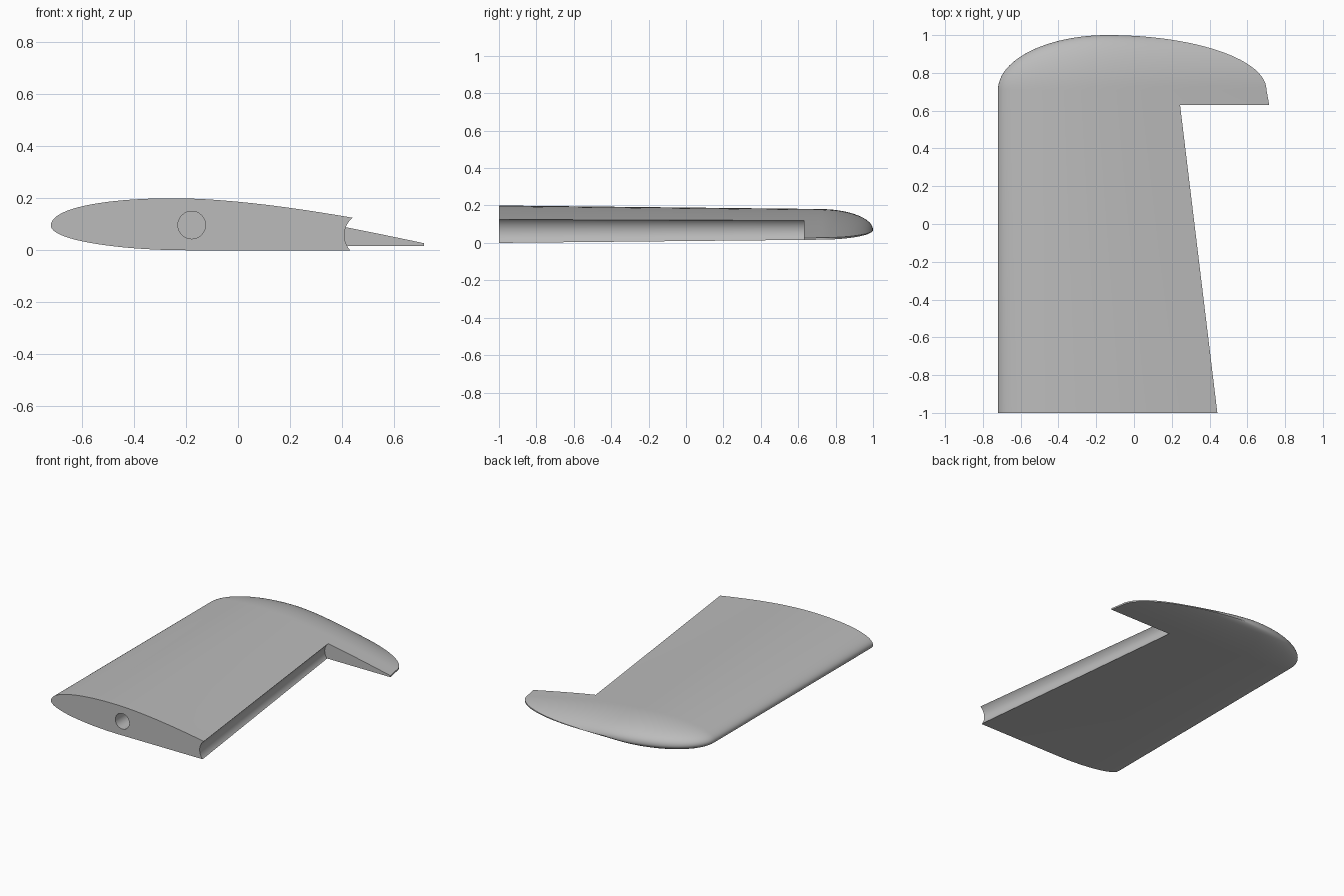
import bpy, bmesh, math
from mathutils import Vector
from mathutils.geometry import interpolate_bezier

cube = bpy.data.objects.get("Cube")
if cube:
    bpy.data.objects.remove(cube, do_unlink=True)

grey = bpy.data.materials.new("plain grey")
grey.use_nodes = True
colour = (0.5, 0.5, 0.5, 1)
grey.diffuse_color = colour
grey.node_tree.nodes["Principled BSDF"].inputs["Base Color"].default_value = colour

LEAD = Vector((-0.72, 0.095))      # nose of the section, fixed along the span
CROWN = Vector((-0.14, 0.07))      # point the rounded tip closes on
BAY_END, TIP_START = 0.63, 0.71


def taper(y):
    return 1 - 0.17 * (y + 1) / 1.63


def section(points, y):
    k = taper(y)
    return [LEAD + (p - LEAD) * k for p in points]


def bezier(*controls, steps):
    return interpolate_bezier(*[Vector(c) for c in controls], steps)


def loft(name, rings):
    """Skin a list of (y, points) rings and cap both ends."""
    bm = bmesh.new()
    loops = [[bm.verts.new((p.x, y, p.y)) for p in pts] for y, pts in rings]
    n = len(loops[0])
    for a, b in zip(loops, loops[1:]):
        for i in range(n):
            j = (i + 1) % n
            bm.faces.new((a[i], a[j], b[j], b[i]))
    bm.faces.new(loops[0])
    bm.faces.new(loops[-1])
    bmesh.ops.recalc_face_normals(bm, faces=bm.faces)
    mesh = bpy.data.meshes.new(name)
    bm.to_mesh(mesh)
    bm.free()
    mesh.materials.append(grey)
    obj = bpy.data.objects.new(name, mesh)
    bpy.context.collection.objects.link(obj)
    return obj


# Wing section: nose, upper curve, blunt trailing edge, flat belly, lower nose
airfoil = bezier(LEAD, (-0.72, 0.165), (-0.5, 0.2), (-0.25, 0.2), steps=20)
airfoil += bezier((-0.25, 0.2), (0.1, 0.2), (0.6, 0.1), (1.01, 0.013), steps=20)[1:]
airfoil += [Vector((1.01, 0)), Vector((0.4, 0))]
airfoil += bezier((-0.2, 0), (-0.45, 0), (-0.72, 0.037), LEAD, steps=20)[:-1]

# Tapered span followed by an elliptical tip
rings = [(y, section(airfoil, y)) for y in (-1, TIP_START)]
base = rings[-1][1]
STEPS = 24
for i in range(1, STEPS + 1):
    angle = math.radians(89.5) * i / STEPS
    y = TIP_START + (1 - TIP_START) * math.sin(angle)
    rings.append((y, [CROWN + (p - CROWN) * math.cos(angle) for p in base]))
wing = loft("wing_panel", rings)

# Control-surface bay with a concave front wall
arc = []
for i in range(17):
    a = math.radians(125 + 110 * i / 16)
    arc.append(Vector((0.495 + 0.086 * math.cos(a), 0.058 + 0.086 * math.sin(a))))
outline = arc + [Vector(p) for p in ((0.45, -0.2), (1.6, -0.2), (1.6, 0.4), (0.45, 0.4))]
bay = loft("bay_cutter", [(y, section(outline, y)) for y in (-1.1, BAY_END)])

# Round spar socket in the root face
circle = [Vector((-0.178 + 0.053 * math.cos(t), 0.097 + 0.053 * math.sin(t)))
          for t in (math.tau * i / 32 for i in range(32))]
socket = loft("spar_socket_cutter", [(-1.1, circle), (BAY_END, circle)])

# Cut and shade
bpy.ops.object.select_all(action='DESELECT')
bpy.context.view_layer.objects.active = wing
wing.select_set(True)
for cutter in (bay, socket):
    cutter.hide_render = True
    mod = wing.modifiers.new(cutter.name, 'BOOLEAN')
    mod.operation = 'DIFFERENCE'
    mod.solver = 'EXACT'
    mod.object = cutter
    bpy.ops.object.modifier_apply(modifier=mod.name)
    bpy.data.objects.remove(cutter, do_unlink=True)
bpy.ops.object.shade_smooth_by_angle(angle=math.radians(30))
